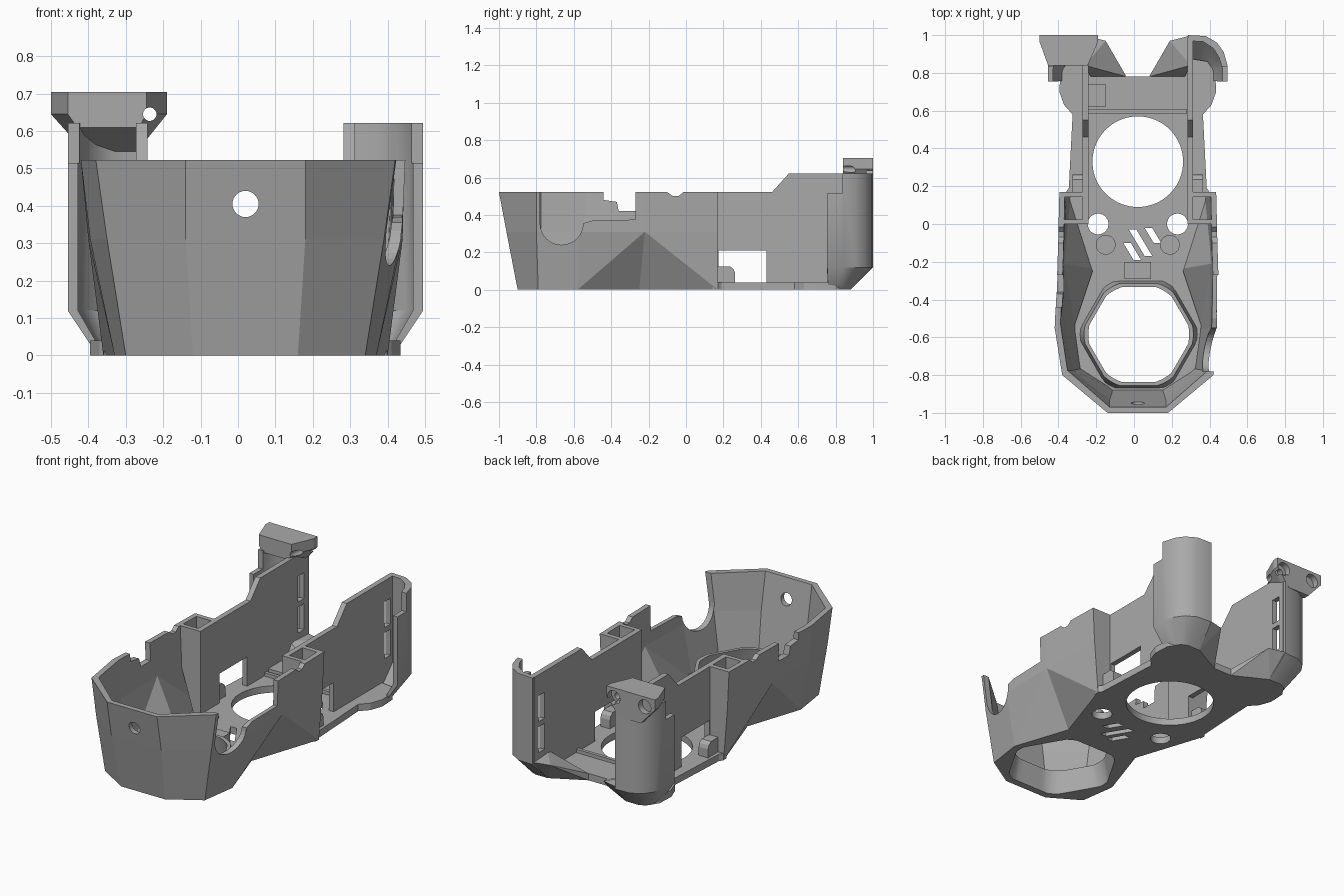
import bpy, bmesh
from math import sin, cos, pi

if "Cube" in bpy.data.objects:
    bpy.data.objects.remove(bpy.data.objects["Cube"], do_unlink=True)

CX = 0.02  # symmetry plane of the body

grey = bpy.data.materials.new("grey plastic")
grey.use_nodes = True
grey.diffuse_color = (0.4, 0.4, 0.4, 1)
grey.node_tree.nodes["Principled BSDF"].inputs["Base Color"].default_value = (0.4, 0.4, 0.4, 1)


def finish(name, bm):
    bmesh.ops.recalc_face_normals(bm, faces=bm.faces)
    mesh = bpy.data.meshes.new(name)
    bm.to_mesh(mesh)
    bm.free()
    mesh.materials.append(grey)
    ob = bpy.data.objects.new(name, mesh)
    bpy.context.collection.objects.link(ob)
    return ob


def loft(name, rings, ties=()):
    """Closed solid through rings with equal point counts; ties fold quads along a diagonal."""
    bm = bmesh.new()
    rows = [[bm.verts.new(p) for p in ring] for ring in rings]
    n = len(rows[0])
    for a, b in zip(rows, rows[1:]):
        for i in range(n):
            j = (i + 1) % n
            bm.faces.new((a[i], a[j], b[j], b[i]))
    for i, j in ties:
        bmesh.ops.connect_verts(bm, verts=[rows[0][i], rows[1][j]])
    bm.faces.new(rows[0])
    bm.faces.new(rows[-1])
    return finish(name, bm)


def zprism(name, pts, z0, z1):
    return loft(name, [[(x, y, z) for x, y in pts] for z in (z0, z1)])


def xprism(name, pts, x0, x1):
    return loft(name, [[(x, y, z) for y, z in pts] for x in (x0, x1)])


def yprism(name, pts, y0, y1):
    return loft(name, [[(x, y, z) for x, z in pts] for y in (y0, y1)])


def box(name, x0, x1, y0, y1, z0, z1):
    return zprism(name, [(x0, y0), (x1, y0), (x1, y1), (x0, y1)], z0, z1)


def circle(u, v, r, n=48):
    return [(u + r * cos(2 * pi * i / n), v + r * sin(2 * pi * i / n)) for i in range(n)]


def cut(ob, *cutters):
    for c in cutters:
        m = ob.modifiers.new("cut", 'BOOLEAN')
        m.operation, m.solver, m.object = 'DIFFERENCE', 'EXACT', c
        bpy.context.view_layer.objects.active = ob
        bpy.ops.object.modifier_apply(modifier=m.name)
        bpy.data.objects.remove(c, do_unlink=True)


def smooth(ob):
    bpy.ops.object.select_all(action='DESELECT')
    ob.select_set(True)
    bpy.context.view_layer.objects.active = ob
    bpy.ops.object.shade_smooth_by_angle(angle=0.6)


def both(half):
    """Right half path (front to back) turned into a closed mirrored outline."""
    return [(CX + x, y) for x, y in half] + [(CX - x, y) for x, y in reversed(half)]


# faceted front bowl, pinched at the waist
low = [(0.14, -0.9), (0.32, -0.79), (0.35, -0.58), (0.24, -0.25), (0.38, 0.17)]
mid = [(0.16, -0.96), (0.37, -0.8), (0.415, -0.57), (0.42, -0.22), (0.405, 0.17)]
top = [(0.16, -1.0), (0.40, -0.8), (0.44, -0.55), (0.425, -0.22), (0.415, 0.17)]


def bowl_ring(half, z):
    outer = [(-x, y) for x, y in reversed(half)] + half
    inner = [(x * 0.93, 0.17 + (y - 0.17) * 0.974) for x, y in reversed(outer)]
    return [(CX + x, y, z) for x, y in outer + inner]


bowl = loft("front_bowl", [bowl_ring(low, 0), bowl_ring(mid, 0.31), bowl_ring(top, 0.522)],
            [(0, 1), (2, 1), (7, 8), (9, 8), (10, 11), (12, 11), (17, 18), (19, 18)])
arc = [(-0.665 - 0.115 * cos(pi * i / 16), 0.355 - 0.115 * sin(pi * i / 16)) for i in range(17)]
cut(bowl,
    xprism("round_notch", [(-0.78, 0.6)] + arc + [(-0.5, 0.37), (-0.27, 0.375), (-0.27, 0.6)], 0.2, 0.6),
    xprism("step_notch", [(-0.44, 0.6), (-0.44, 0.48), (-0.37, 0.47), (-0.36, 0.42),
                          (-0.27, 0.42), (-0.27, 0.6)], -0.6, -0.2),
    xprism("rim_notch", [(-0.1, 0.6), (-0.1, 0.522), (-0.07, 0.5), (-0.04, 0.5),
                         (-0.015, 0.522), (-0.015, 0.6)], -0.6, 0.6),
    yprism("front_hole", circle(CX, 0.405, 0.035), -1.1, -0.8))

# floor plate
floor = zprism("floor_plate", both(low + [(0.365, 0.19), (0.345, 0.58), (0.39, 0.63), (0.415, 0.7),
                                          (0.41, 0.8), (0.37, 0.86), (0.25, 0.88), (0.07, 0.78)]), 0, 0.04)


def hexagon(scale, cap=0.28):
    """Rounded hexagon; a smaller cap is rounder."""
    pts = []
    for i in range(72):
        t = 2 * pi * i / 72
        r = scale * min(0.255 / cos(t % (pi / 3) - pi / 6), cap)
        pts.append((0.025 + r * cos(t), -0.585 + r * sin(t)))
    return pts


cut(floor, zprism("front_opening", hexagon(1.08), -0.1, 0.2),
    zprism("rear_opening", circle(CX, 0.33, 0.24, 72), -0.1, 0.2))
for s in (-1, 1):
    cut(floor, zprism("side_hole", circle(CX + s * 0.21, 0, 0.055), -0.1, 0.2))
for x, y0, y1 in ((-0.03, -0.19, -0.1), (0.015, -0.17, -0.03), (0.08, -0.1, -0.02)):
    dx = (y1 - y0) * 0.6
    cut(floor, zprism("slash", [(x + dx / 2, y0), (x + dx / 2 + 0.04, y0),
                                (x - dx / 2 + 0.04, y1), (x - dx / 2, y1)], -0.1, 0.2))

# tapered collar round the front opening
collar = loft("front_collar", [[(x, y, z) for x, y in hexagon(k, c)]
                               for k, c, z in ((1.14, 0.28, 0), (1.06, 0.273, 0.13))])
cut(collar, loft("collar_bore", [[(x, y, z) for x, y in hexagon(k, c)]
                                 for k, c, z in ((1.08, 0.28, -0.01), (0.98, 0.27, 0.14))]))
smooth(collar)

# small floor fittings
box("centre_clip", CX - 0.07, CX + 0.07, -0.29, -0.2, 0.03, 0.1)
box("rear_ridge", CX - 0.26, CX + 0.26, 0.585, 0.605, 0.03, 0.06)
box("corner_block", -0.24, -0.15, 0.62, 0.74, 0.03, 0.07)

for s, side in ((1, "left"), (-1, "right")):
    def X(x):
        return CX + s * x

    # raised screw boss
    smooth(zprism(side + "_screw_boss", circle(X(0.17), -0.11, 0.052), 0.03, 0.07))

    # tall inner wall with low window and two slots
    wall = xprism(side + "_inner_wall", [(0, 0.02), (0, 0.522), (0.46, 0.522), (0.55, 0.622), (0.985, 0.622),
                                         (0.985, 0.13), (0.87, 0.02)], X(0.262), X(0.293))
    cutters = [box("window", X(0.2), X(0.33), 0.175, 0.43, 0.04, 0.21)]
    for z in (0.17, 0.35):
        cutters.append(box("slot", X(0.2), X(0.33), 0.895, 0.95, z, z + 0.15))
    cut(wall, *cutters)

    # rounded tab beside the window
    xprism(side + "_tab", [(0.17, 0.03), (0.17, 0.125), (0.235, 0.125), (0.255, 0.11),
                           (0.262, 0.09), (0.262, 0.03)], X(0.285), X(0.345))

    # closing panels of the side pocket
    yprism(side + "_pocket_back", [(X(0.262), 0), (X(0.378), 0), (X(0.41), 0.522),
                                   (X(0.262), 0.522)], 0.142, 0.17)
    yprism(side + "_pocket_front", [(X(0.262), 0), (X(0.295), 0), (X(0.39), 0.31),
                                    (X(0.40), 0.522), (X(0.262), 0.522)], 0, 0.025)

    # curved rear hood, open to the front
    base = [(0.25, 0.88), (0.33, 0.88), (0.365, 0.865), (0.385, 0.84), (0.395, 0.8), (0.395, 0.76)]
    full = [(0.265, 1.0), (0.36, 0.995), (0.42, 0.96), (0.455, 0.91), (0.475, 0.84), (0.475, 0.755)]

    def hood_ring(path, z):
        inner = [(0.265 + (x - 0.265) * 0.87, y - 0.03 * min(1, (y - 0.75) * 6))
                 for x, y in reversed(path)]
        return [(X(x), y, z) for x, y in path + inner]

    hood = loft(side + "_rear_hood", [hood_ring(base, 0), hood_ring(full, 0.12), hood_ring(full, 0.622)])
    cut(hood, box("hood_step", X(0.32), X(0.6), 0.6, 0.835, 0.515, 0.7))
    smooth(hood)

    # low wedge duct leading in to the floor edge
    bm = bmesh.new()
    for x, y, z in ((0.06, 0.78, 0), (0.25, 0.88, 0), (0.25, 0.78, 0), (0.06, 0.78, 0.04),
                    (0.17, 0.97, 0.13), (0.27, 0.995, 0.13), (0.28, 0.84, 0.14), (0.25, 0.78, 0.05)):
        bm.verts.new((X(x), y, z))
    bmesh.ops.convex_hull(bm, input=bm.verts)
    finish(side + "_wedge_duct", bm)

# flared screw mount on the right hood
rear = [(-0.5, 0.705), (-0.19, 0.705), (-0.19, 0.645), (-0.27, 0.545), (-0.41, 0.545), (-0.5, 0.645)]
front = [(-0.455, 0.705), (-0.245, 0.705), (-0.245, 0.645), (-0.265, 0.61), (-0.43, 0.61), (-0.455, 0.645)]
mount = loft("screw_mount", [[(x, 1.0, z) for x, z in rear], [(x, 0.965, z) for x, z in rear],
                             [(x, 0.84, z) for x, z in front]])
cut(mount, yprism("screw_hole", circle(-0.236, 0.645, 0.018, 32), 0.7, 1.1))
for x in (-0.435, -0.236):
    cut(mount, yprism("counterbore", circle(x, 0.648, 0.04, 32), 0.965, 1.1))
